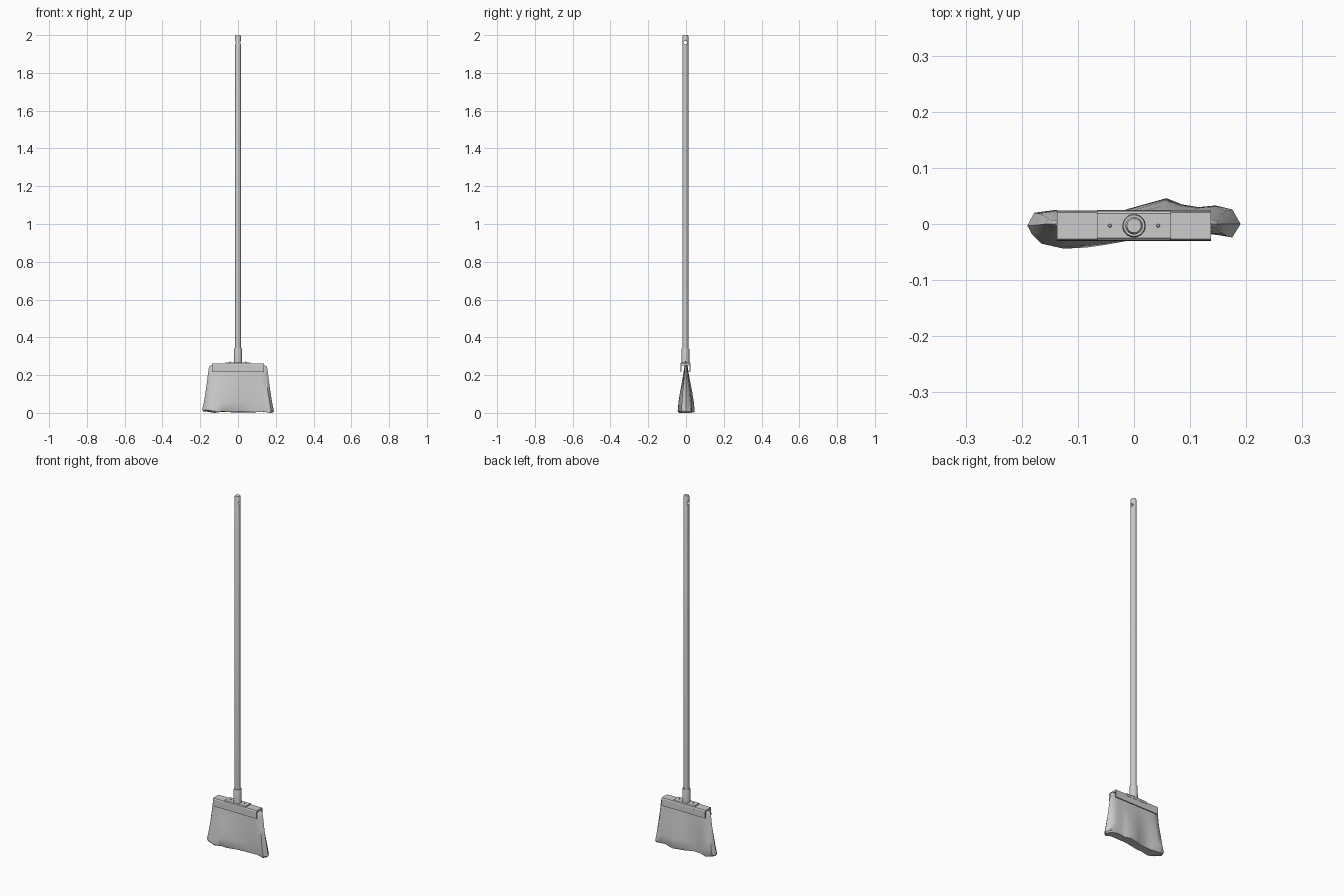
import bpy, bmesh, math
from mathutils import Vector

if "Cube" in bpy.data.objects:
    bpy.data.objects.remove(bpy.data.objects["Cube"])

CY = -0.003  # centre line of handle and head


def make_object(name, bm, angle=None):
    bmesh.ops.recalc_face_normals(bm, faces=bm.faces)
    mesh = bpy.data.meshes.new(name)
    bm.to_mesh(mesh)
    bm.free()
    ob = bpy.data.objects.new(name, mesh)
    bpy.context.collection.objects.link(ob)
    bpy.ops.object.select_all(action='DESELECT')
    ob.select_set(True)
    bpy.context.view_layer.objects.active = ob
    if angle:
        bpy.ops.object.shade_smooth_by_angle(angle=math.radians(angle))
    return ob


def lathe(name, profile, x=0, y=CY, n=32):
    """Revolve (radius, z) points around a vertical axis, closed by caps."""
    bm = bmesh.new()
    rings = [[bm.verts.new((x + r * math.cos(2 * math.pi * i / n),
                            y + r * math.sin(2 * math.pi * i / n), z))
              for i in range(n)] for r, z in profile]
    for a, b in zip(rings, rings[1:]):
        for i in range(n):
            bm.faces.new((a[i], a[(i + 1) % n], b[(i + 1) % n], b[i]))
    bm.faces.new(rings[0])
    bm.faces.new(rings[-1])
    return make_object(name, bm, 35)


def extrude_x(name, profile, x0, x1):
    """Extrude a (y, z) outline along x."""
    bm = bmesh.new()
    face = bm.faces.new([bm.verts.new((x0, CY + y, z)) for y, z in profile])
    res = bmesh.ops.extrude_face_region(bm, geom=[face])
    moved = [v for v in res['geom'] if isinstance(v, bmesh.types.BMVert)]
    bmesh.ops.translate(bm, verts=moved, vec=(x1 - x0, 0, 0))
    return make_object(name, bm)


# Handle with a hanging hole through its top
handle = lathe("handle", [(0.0155, 0.27), (0.0155, 1.994), (0.0125, 2.0)])
bm = bmesh.new()
bmesh.ops.create_cone(bm, cap_ends=True, segments=20, radius1=0.010,
                      radius2=0.010, depth=0.1)
cutter = make_object("hole_cutter", bm)
cutter.rotation_euler = (0, math.pi / 2, 0)
cutter.location = (0, CY, 1.96)
cutter.hide_render = True
cut = handle.modifiers.new("hanging_hole", 'BOOLEAN')
cut.object = cutter
cut.operation = 'DIFFERENCE'
cut.solver = 'EXACT'
bpy.context.view_layer.objects.active = handle
bpy.ops.object.modifier_apply(modifier=cut.name)
bpy.data.objects.remove(cutter)

# Socket holding the handle
lathe("handle_socket", [(0.021, 0.255), (0.0205, 0.338), (0.019, 0.342),
                        (0.0155, 0.342)])


# Head: an open channel, with a raised plate in the middle
def channel(half, top, wall=0.005, bottom=0.217):
    side = [(half, bottom), (half - 0.001, top - 0.006), (half - 0.004, top)]
    inner = [(half - wall, bottom), (half - wall - 0.002, top - 0.010)]
    return ([(-y, z) for y, z in side] + [(y, z) for y, z in reversed(side)]
            + inner + [(-y, z) for y, z in reversed(inner)])


extrude_x("head_channel", channel(0.0275, 0.261), -0.137, 0.137)
extrude_x("head_centre_plate",
          [(-0.027, 0.250), (-0.026, 0.263), (-0.022, 0.267),
           (0.022, 0.267), (0.026, 0.263), (0.028, 0.250)], -0.066, 0.066)
for side in (-1, 1):
    lathe("head_screw", [(0.0032, 0.262), (0.0032, 0.270), (0.002, 0.271)],
          x=0.043 * side, n=12)

# Bristles: a thin slab flaring into a wavy lower outline
back = [(-0.19, -0.003), (-0.178, 0.02), (-0.14, 0.025), (-0.10, 0.012),
        (-0.055, 0.012), (-0.01, 0.027), (0.058, 0.046), (0.085, 0.035),
        (0.115, 0.030), (0.145, 0.033), (0.175, 0.026)]
front = [(0.19, 0.0), (0.175, -0.024), (0.14, -0.018), (0.10, -0.014),
         (0.05, -0.016), (0.01, -0.026), (-0.05, -0.037), (-0.085, -0.042),
         (-0.125, -0.044), (-0.165, -0.035), (-0.182, -0.018)]
outline = back + front
n = len(outline)
# (z, half width, slab half depth, share of the wavy outline)
levels = [(0.253, 0.142, 0.005, 0), (0.245, 0.153, 0.010, 0),
          (0.215, 0.158, 0.011, 0.06), (0.165, 0.164, 0.013, 0.28),
          (0.11, 0.172, 0.015, 0.58), (0.055, 0.181, 0.017, 0.86),
          (0.012, 0.19, 0.019, 1.0), (0.004, 0.183, 0.010, 0.80)]
bm = bmesh.new()
rings = []
for k, (z, half, depth, wave) in enumerate(levels):
    ring = []
    for i, (x, y) in enumerate(outline):
        u = x / 0.19
        sign = 0 if abs(u) > 0.99 else (1 if i < len(back) else -1)
        slab = sign * depth * (1 - u ** 6) ** 0.5 if sign else 0
        dz = 0.005 * math.sin(x * 62 + sign) if k == 6 else 0
        if k == 7:
            dz = 0.004 * math.sin(x * 62)
        ring.append(bm.verts.new((u * half, slab * (1 - wave) + y * wave,
                                  z + dz)))
    rings.append(ring)
for a, b in zip(rings, rings[1:]):
    for i in range(n):
        bm.faces.new((a[i], a[(i + 1) % n], b[(i + 1) % n], b[i]))
# Caps made of strips between the back and front rows
for ring in (rings[0], rings[-1]):
    for i in range(n // 2):
        quad = [ring[i], ring[i + 1], ring[(n - i - 1) % n], ring[(n - i) % n]]
        quad = list(dict.fromkeys(quad))
        if len(quad) > 2:
            bm.faces.new(quad)
make_object("bristles", bm, 45)
